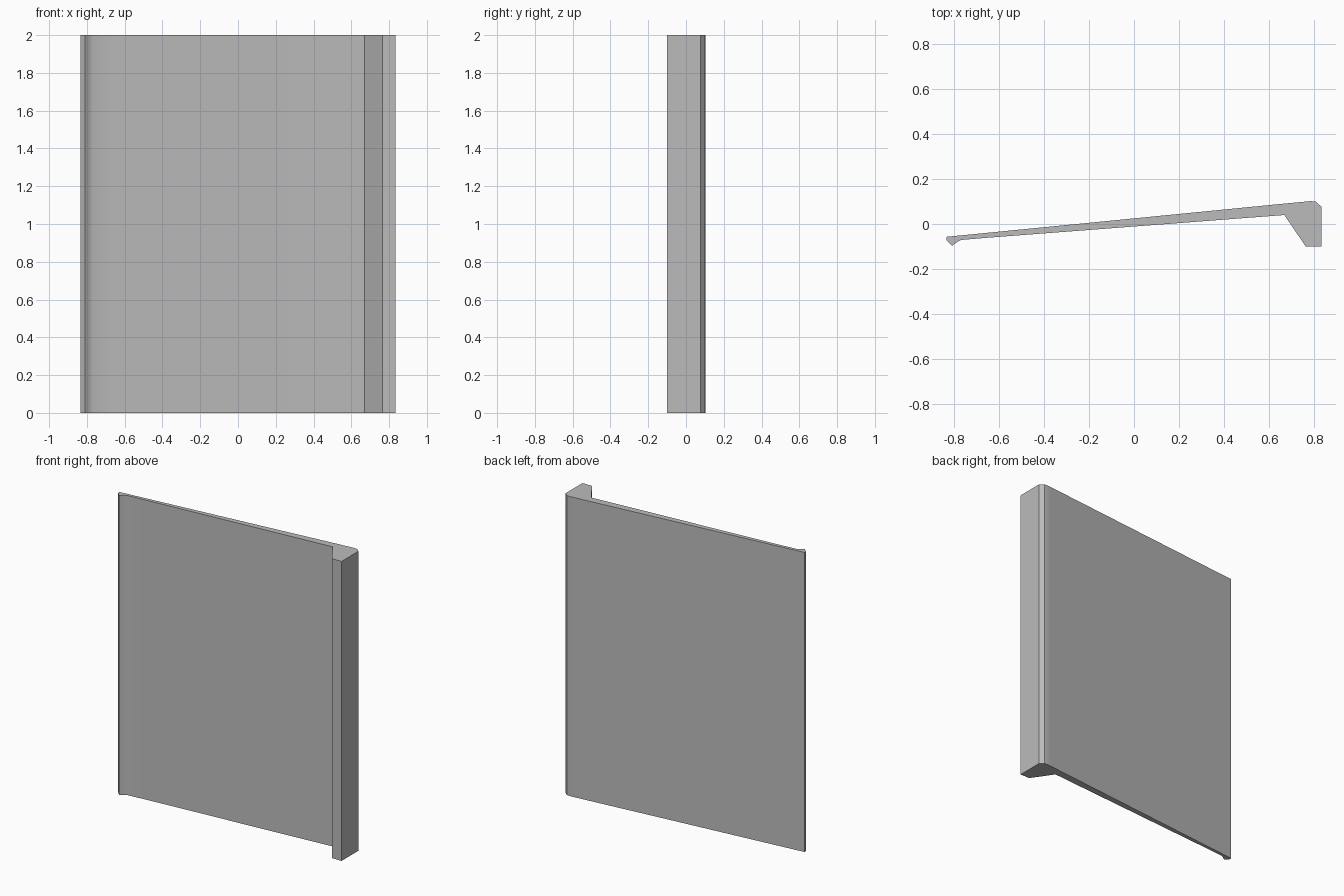
import bpy, bmesh, math

cube = bpy.data.objects.get("Cube")
if cube:
    bpy.data.objects.remove(cube, do_unlink=True)

HEIGHT = 2.0

# Single plain grey
grey = bpy.data.materials.new("plain grey")
grey.use_nodes = True
colour = (0.5, 0.5, 0.5, 1)
grey.diffuse_color = colour
grey.node_tree.nodes["Principled BSDF"].inputs["Base Color"].default_value = colour

# Plan outline: thin sloping panel, small lip on one edge, deep flange on the other
outline = [
    (-0.835, -0.057), (-0.835, -0.072), (-0.81, -0.097),   # lip
    (-0.785, -0.078), (-0.77, -0.071), (-0.65, -0.061),    # blend into front face
    (0.67, 0.04), (0.765, -0.1), (0.835, -0.1),            # flange
    (0.835, 0.077), (0.81, 0.1),                           # chamfered corner
    (0.785, 0.102), (0.755, 0.099), (0.65, 0.089),         # blend into back face
]

# Extrude the outline upwards
bm = bmesh.new()
base = bm.faces.new([bm.verts.new((x, y, 0)) for x, y in outline])
top = bmesh.ops.extrude_face_region(bm, geom=[base], use_keep_orig=True)
bmesh.ops.translate(bm, vec=(0, 0, HEIGHT),
                    verts=[v for v in top["geom"] if isinstance(v, bmesh.types.BMVert)])
bmesh.ops.recalc_face_normals(bm, faces=bm.faces)
mesh = bpy.data.meshes.new("flanged_panel")
bm.to_mesh(mesh)
bm.free()
mesh.materials.append(grey)

panel = bpy.data.objects.new("flanged_panel", mesh)
bpy.context.collection.objects.link(panel)
bpy.context.view_layer.objects.active = panel
panel.select_set(True)
bpy.ops.object.shade_smooth_by_angle(angle=math.radians(38))
